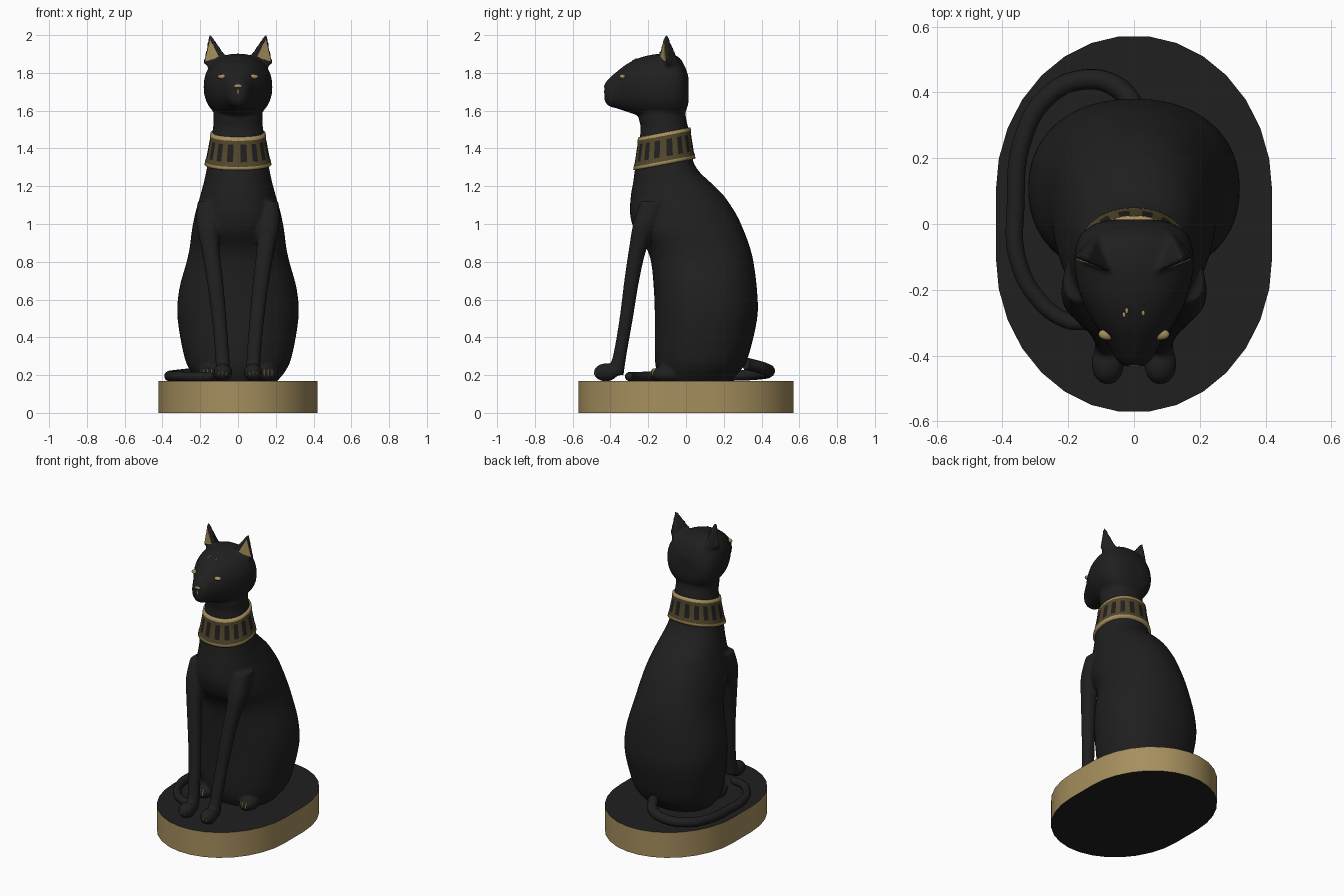
import bpy, bmesh, math
from mathutils import Vector, Matrix
from mathutils.bvhtree import BVHTree

if "Cube" in bpy.data.objects:
    bpy.data.objects.remove(bpy.data.objects["Cube"])


def material(name, rgb):
    m = bpy.data.materials.new(name)
    m.diffuse_color = (*rgb, 1)
    m.use_nodes = True
    m.node_tree.nodes["Principled BSDF"].inputs["Base Color"].default_value = m.diffuse_color
    return m


BLACK = material("black", (0.014, 0.014, 0.014))
GOLD = material("gold", (0.38, 0.275, 0.112))
DARK_GOLD = material("dark gold", (0.085, 0.063, 0.025))


def finish(bm, name, mats, smooth=True):
    bmesh.ops.recalc_face_normals(bm, faces=bm.faces[:])
    me = bpy.data.meshes.new(name)
    bm.to_mesh(me)
    ob = bpy.data.objects.new(name, me)
    bpy.context.collection.objects.link(ob)
    for m in mats:
        me.materials.append(m)
    me.polygons.foreach_set("use_smooth", [smooth] * len(me.polygons))
    return ob


def catmull(rows, steps=4):
    pts = [rows[0]] + list(rows) + [rows[-1]]
    out = []
    for i in range(1, len(pts) - 2):
        p0, p1, p2, p3 = pts[i - 1:i + 3]
        for k in range(steps):
            t = k / steps
            out.append([0.5 * (2 * b + (c - a) * t + (2 * a - 5 * b + 4 * c - d) * t * t
                               + (3 * b - a - 3 * c + d) * t ** 3)
                        for a, b, c, d in zip(p0, p1, p2, p3)])
    return out + [list(rows[-1])]


def loft(bm, rows, along_y=False, n=2.2, side=1, seg=48):
    """Rows: position, low, high, half width, centre x."""
    rings = []
    for t, lo, hi, hx, cx in catmull([tuple(r) + (0,) * (5 - len(r)) for r in rows]):
        ring = []
        for k in range(seg):
            a = 2 * math.pi * k / seg
            c, s = math.cos(a), math.sin(a)
            x = side * cx + hx * math.copysign(abs(c) ** (2 / n), c)
            v = (lo + hi) / 2 + (hi - lo) / 2 * math.copysign(abs(s) ** (2 / n), s)
            ring.append(bm.verts.new((x, t, v) if along_y else (x, v, t)))
        rings.append(ring)
    for r, q in zip(rings, rings[1:]):
        for k in range(seg):
            j = (k + 1) % seg
            bm.faces.new((r[k], r[j], q[j], q[k]))
    bm.faces.new(rings[0])
    bm.faces.new(rings[-1])


def ball(bm, loc, size, rot=None):
    m = Matrix.Translation(loc) @ (rot or Matrix()) @ Matrix.Diagonal((*size, 1))
    bmesh.ops.create_uvsphere(bm, u_segments=24, v_segments=14, radius=1, matrix=m)


# Plinth: rounded oblong, gold rim with black top and underside
bm = bmesh.new()
outline = []
for k in range(32):
    a = math.pi * (k % 16) / 15
    s = 1 if k < 16 else -1
    outline.append(bm.verts.new((s * 0.42 * math.cos(a), s * (0.1 + 0.473 * math.sin(a)), 0)))
face = bm.faces.new(outline)
ext = bmesh.ops.extrude_face_region(bm, geom=[face])
bmesh.ops.translate(bm, vec=(0, 0, 0.17), verts=[v for v in ext["geom"] if isinstance(v, bmesh.types.BMVert)])
bm.normal_update()
for f in bm.faces:
    f.material_index = 1 if abs(f.normal.z) < 0.5 else 0
plinth = finish(bm, "plinth", [BLACK, GOLD])
bpy.context.view_layer.objects.active = plinth
plinth.select_set(True)
bpy.ops.object.shade_smooth_by_angle(angle=math.radians(40))

# Head shape, kept apart to find the surface under the face details
HEAD = [(-0.432, 1.655, 1.74, 0.03), (-0.41, 1.625, 1.768, 0.055), (-0.36, 1.61, 1.812, 0.082),
        (-0.30, 1.59, 1.855, 0.122), (-0.22, 1.565, 1.888, 0.162), (-0.12, 1.55, 1.902, 0.182),
        (-0.04, 1.56, 1.885, 0.167), (0.0, 1.6, 1.82, 0.12), (0.014, 1.65, 1.77, 0.06)]
bm = bmesh.new()
loft(bm, HEAD, along_y=True)
head_tree = BVHTree.FromBMesh(bm)

# Torso and neck, added to the head
loft(bm, [(0.16, -0.13, 0.22, 0.20), (0.22, -0.155, 0.285, 0.25), (0.3, -0.165, 0.33, 0.285),
          (0.5, -0.165, 0.377, 0.32), (0.65, -0.17, 0.376, 0.312), (0.8, -0.185, 0.357, 0.272),
          (0.88, -0.215, 0.337, 0.255), (0.96, -0.27, 0.308, 0.245), (1.05, -0.296, 0.267, 0.228),
          (1.15, -0.292, 0.2, 0.2), (1.22, -0.28, 0.13, 0.181), (1.28, -0.272, 0.068, 0.168),
          (1.35, -0.26, 0.033, 0.156), (1.5, -0.24, 0.013, 0.133), (1.56, -0.25, 0.0, 0.13),
          (1.62, -0.24, -0.005, 0.13)])

EAR = [(0.055, -0.15, 1.877), (0.186, -0.10, 1.85), (0.11, -0.02, 1.83), (0.12, -0.13, 1.8),
       (0.138, -0.118, 1.99), (0.162, -0.108, 1.99), (0.147, -0.1, 2.012)]
for s in (1, -1):
    # Front legs and paws
    loft(bm, [(0.2, -0.42, -0.33, 0.04, 0.08), (0.3, -0.387, -0.316, 0.037, 0.083),
              (0.5, -0.352, -0.281, 0.039, 0.1), (0.7, -0.327, -0.248, 0.043, 0.122),
              (0.87, -0.302, -0.208, 0.048, 0.146), (1.0, -0.28, -0.15, 0.06, 0.16),
              (1.12, -0.24, -0.1, 0.05, 0.165)], side=s, seg=24)
    ball(bm, (s * 0.08, -0.425, 0.214), (0.05, 0.064, 0.048))
    # Hind paws
    ball(bm, (s * 0.16, -0.1, 0.205), (0.055, 0.09, 0.045))
    # Ears
    vs = [bm.verts.new((s * x, y, z)) for x, y, z in EAR]
    hull = bmesh.ops.convex_hull(bm, input=vs)
    bmesh.ops.delete(bm, geom=[v for v in vs if v.is_valid and not v.link_faces], context='VERTS')

# Merge everything into one smooth sculpted skin
cat = finish(bm, "cat_body", [BLACK])
rm = cat.modifiers.new("merge", 'REMESH')
rm.mode = 'VOXEL'
rm.voxel_size = 0.01
rm.use_smooth_shade = True
sm = cat.modifiers.new("soften", 'SMOOTH')
sm.factor = 0.5
sm.iterations = 4

# Tail: tapered tube curling round the left side
cu = bpy.data.curves.new("tail_path", 'CURVE')
cu.dimensions = '3D'
cu.bevel_depth = 0.03
cu.bevel_resolution = 4
cu.use_fill_caps = True
path = [(0.02, 0.32, 0.26), (-0.05, 0.415, 0.235), (-0.16, 0.438, 0.218), (-0.27, 0.38, 0.205),
        (-0.34, 0.25, 0.198), (-0.36, 0.05, 0.195), (-0.355, -0.1, 0.195), (-0.29, -0.23, 0.193),
        (-0.2, -0.295, 0.192), (-0.15, -0.3, 0.192)]
sp = cu.splines.new('BEZIER')
sp.bezier_points.add(len(path) - 1)
for i, (p, co) in enumerate(zip(sp.bezier_points, path)):
    p.co = co
    p.handle_left_type = p.handle_right_type = 'AUTO'
    p.radius = 1.1 - 0.035 * i
tmp = bpy.data.objects.new("tail_path", cu)
bpy.context.collection.objects.link(tmp)
bpy.context.view_layer.update()
bm = bmesh.new()
bm.from_mesh(bpy.data.meshes.new_from_object(tmp.evaluated_get(bpy.context.evaluated_depsgraph_get())))
bpy.data.objects.remove(tmp)
ball(bm, path[-1], (0.023, 0.023, 0.023))
finish(bm, "tail", [BLACK])

# Collar: tilted band, gold rims, dark gold field with black panels
bm = bmesh.new()
SEG = 96
levels = [-0.02, 0.0, 0.1, 0.24, 0.5, 0.78, 0.9, 1.0, 1.02]
rings = []
for i, v in enumerate(levels):
    grow = -0.02 if i in (0, 8) else (0.004 if i in (1, 2, 6, 7) else 0.001)
    hx, lo, hi = 0.173 - 0.032 * v, -0.276 + 0.026 * v, 0.046 - 0.026 * v
    ring = []
    for k in range(SEG):
        a = 2 * math.pi * k / SEG
        c, s = math.cos(a), math.sin(a)
        x = (hx + grow) * math.copysign(abs(c) ** 0.91, c)
        d = ((hi - lo) / 2 + grow) * math.copysign(abs(s) ** 0.91, s)
        ring.append(bm.verts.new((x, (lo + hi) / 2 + d, 1.316 + 0.168 * v + 0.19 * d)))
    rings.append(ring)
for i in range(8):
    for k in range(SEG):
        j = (k + 1) % SEG
        f = bm.faces.new((rings[i][k], rings[i][j], rings[i + 1][j], rings[i + 1][k]))
        panel = i in (3, 4) and k % 6 in (1, 2, 3)
        f.material_index = 0 if panel else (2 if i in (2, 3, 4, 5) else 1)
finish(bm, "collar", [BLACK, GOLD, DARK_GOLD])


def on_face(x, z):
    return head_tree.ray_cast(Vector((x, -1, z)), Vector((0, 1, 0)))[:2]


# Eyes, lying on the face surface
bm = bmesh.new()
for s in (1, -1):
    loc, nor = on_face(s * 0.08, 1.78)
    ball(bm, loc + Vector((0, 0.006, 0)), (0.028, 0.017, 0.013),
         nor.to_track_quat('-Y', 'Z').to_matrix().to_4x4())
finish(bm, "eyes", [GOLD])

# Nose with its stem
bm = bmesh.new()
ball(bm, (0, -0.421, 1.73), (0.026, 0.014, 0.012))
ball(bm, (0, -0.424, 1.7), (0.009, 0.009, 0.028))
finish(bm, "nose", [GOLD])

# Forehead marks
bm = bmesh.new()
for x, z in ((-0.03, 1.865), (-0.022, 1.872), (0.028, 1.868)):
    ball(bm, on_face(x, z)[0], (0.005, 0.01, 0.004))
finish(bm, "forehead_marks", [GOLD])

# Inner ears: thin gold plates
bm = bmesh.new()
for s in (1, -1):
    a, b, c = (Vector((s * p[0], p[1], p[2])) for p in
               (EAR[0], EAR[1], (0.15, -0.113, 1.99)))
    n = (b - a).cross(c - a).normalized()
    n = n if n.y < 0 else -n
    tri = [a * u + b * v + c * w for u, v, w in ((0.06, 0.04, 0.9), (0.08, 0.86, 0.06), (0.66, 0.24, 0.1))]
    front = [bm.verts.new(p + n * 0.004) for p in tri]
    back = [bm.verts.new(p - n * 0.004) for p in tri]
    bm.faces.new(front)
    bm.faces.new(back)
    for i in range(3):
        j = (i + 1) % 3
        bm.faces.new((front[i], front[j], back[j], back[i]))
finish(bm, "inner_ears", [GOLD], smooth=False)

# Claws on all four paws
bm = bmesh.new()
for s in (1, -1):
    for d in (-0.02, 0, 0.02):
        tilt = Matrix.Rotation(math.radians(-20), 4, 'X')
        ball(bm, (s * 0.08 + d, -0.476 + abs(d) * 0.3, 0.22), (0.005, 0.009, 0.022), tilt)
        ball(bm, (s * 0.16 + d, -0.178 + abs(d) * 0.3, 0.215), (0.005, 0.009, 0.022), tilt)
finish(bm, "claws", [GOLD])
